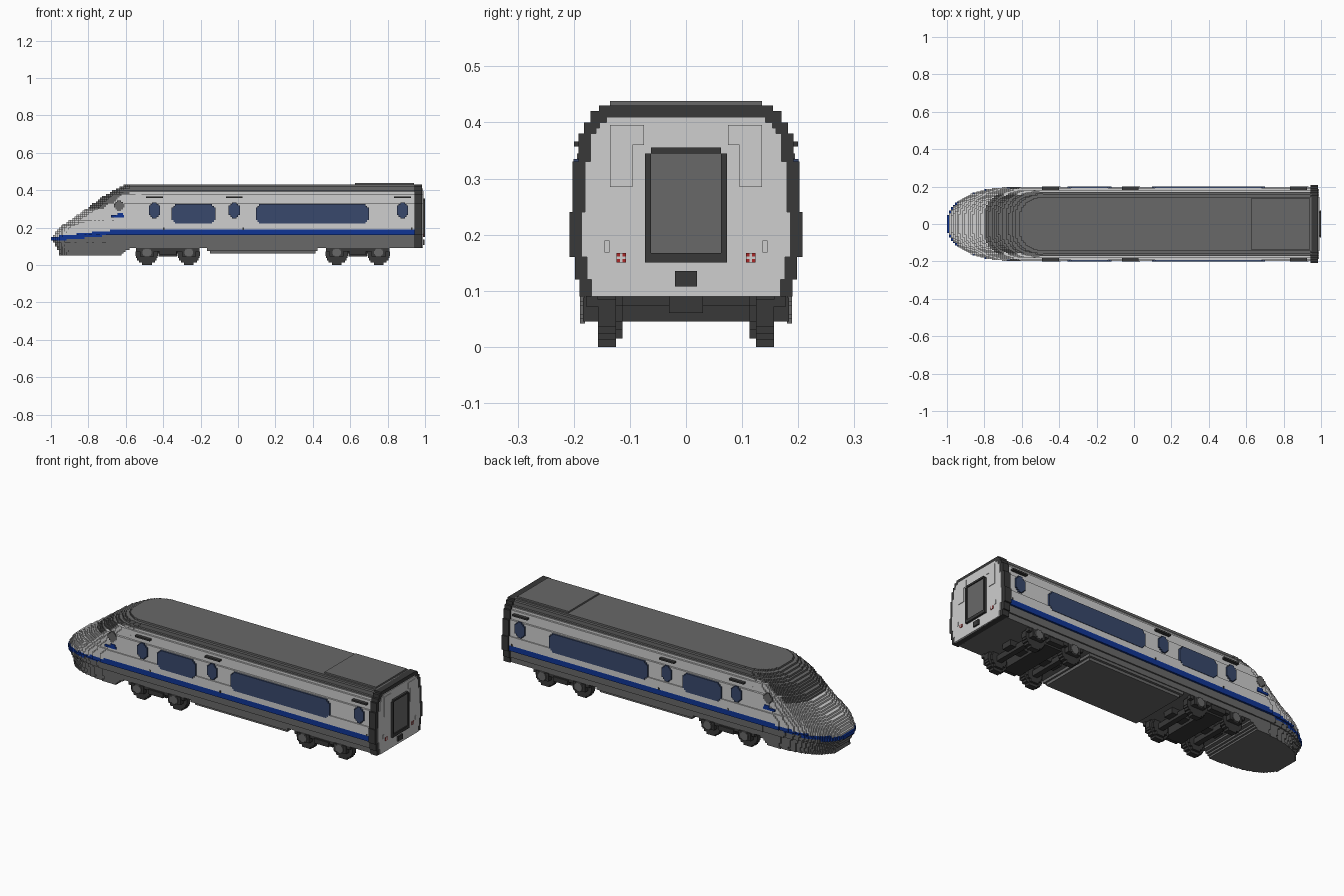
import bpy, bmesh
from mathutils import Vector

if "Cube" in bpy.data.objects:
    bpy.data.objects.remove(bpy.data.objects["Cube"], do_unlink=True)


def material(name, r, g, b):
    m = bpy.data.materials.new(name)
    m.use_nodes = True
    m.diffuse_color = (r, g, b, 1)
    m.node_tree.nodes["Principled BSDF"].inputs["Base Color"].default_value = (r, g, b, 1)
    return m


LIGHT = material("light grey", .62, .62, .62)
GREY = material("roof grey", .14, .14, .14)
BLACK = material("frame black", .04, .04, .04)
BLUE = material("stripe blue", .005, .035, .3)
GLASS = material("window blue grey", .04, .065, .15)
RED = material("lamp red", .4, .02, .02)


def finish(name, bm, mats):
    me = bpy.data.meshes.new(name)
    bm.to_mesh(me)
    bm.free()
    for m in mats:
        me.materials.append(m)
    ob = bpy.data.objects.new(name, me)
    bpy.context.collection.objects.link(ob)
    return ob


def boxes(name, mat, items, mirror=False):
    """Boxes given as (x0, x1, y0, y1, z0, z1), optionally copied to the other side."""
    bm = bmesh.new()
    if mirror:
        items = items + [(a, b, -d, -c, e, f) for a, b, c, d, e, f in items]
    for x0, x1, y0, y1, z0, z1 in items:
        vs = bmesh.ops.create_cube(bm, size=1)["verts"]
        for v in vs:
            v.co = Vector((x0 if v.co.x < 0 else x1, y0 if v.co.y < 0 else y1,
                           z0 if v.co.z < 0 else z1))
    return finish(name, bm, [mat])


def lerp_table(t, table):
    for (a, p), (b, q) in zip(table, table[1:]):
        if t <= b:
            return p + (q - p) * max(0, (t - a) / (b - a))
    return table[-1][1]


def section(z):
    """Half width of the straight body at a height, in steps."""
    for top, w in ((.12, .18), (.16, .188), (.24, .198), (.33, .192), (.385, .182),
                   (.405, .172), (.42, .16)):
        if z < top:
            return w
    return .145


def stepped_skin(name, xs, zs, width, paint, mats):
    """Outer skin of a symmetric stack of blocks, half width given per cell."""
    bm = bmesh.new()
    nx, nz = len(xs) - 1, len(zs) - 1

    def w(i, k):
        if 0 <= i < nx and 0 <= k < nz:
            return width((xs[i] + xs[i + 1]) / 2, (zs[k] + zs[k + 1]) / 2)
        return 0

    grid = {(i, k): w(i, k) for i in range(-1, nx + 1) for k in range(-1, nz + 1)}

    def quad(points, normal, colour):
        f = bm.faces.new([bm.verts.new(p) for p in points])
        f.normal_update()
        if f.normal.dot(normal) < 0:
            f.normal_flip()
        f.material_index = colour

    def ledge(a, b, corner, axis, cell_a, cell_b):
        """Flat step face between two neighbouring cells."""
        if abs(a - b) < 1e-5:
            return
        lo, hi = min(a, b), max(a, b)
        i, k = cell_a if a > b else cell_b
        c = paint((xs[i] + xs[i + 1]) / 2, (zs[k] + zs[k + 1]) / 2, hi, True)
        n = Vector(axis) * (1 if a > b else -1)
        spans = [(-hi, hi)] if lo == 0 else [(lo, hi), (-hi, -lo)]
        for y0, y1 in spans:
            quad(corner(y0, y1), n, c)

    for i in range(-1, nx):
        for k in range(-1, nz):
            here = grid[i, k]
            if k >= 0:
                x = xs[i + 1]
                ledge(here, grid[i + 1, k], lambda p, q: [(x, p, zs[k]), (x, q, zs[k]),
                      (x, q, zs[k + 1]), (x, p, zs[k + 1])], (1, 0, 0), (i, k), (i + 1, k))
            if i >= 0:
                z = zs[k + 1]
                ledge(here, grid[i, k + 1], lambda p, q: [(xs[i], p, z), (xs[i + 1], p, z),
                      (xs[i + 1], q, z), (xs[i], q, z)], (0, 0, 1), (i, k), (i, k + 1))
            if here > 0:
                c = paint((xs[i] + xs[i + 1]) / 2, (zs[k] + zs[k + 1]) / 2, here, False)
                for s in (-1, 1):
                    quad([(xs[i], s * here, zs[k]), (xs[i + 1], s * here, zs[k]),
                          (xs[i + 1], s * here, zs[k + 1]), (xs[i], s * here, zs[k + 1])],
                         Vector((0, s, 0)), c)
    return finish(name, bm, mats)


# Body shell with terraced nose
NOSE = [(.05, -.97), (.06, -.955), (.12, -.985), (.14, -1), (.2, -.955), (.257, -.87),
        (.315, -.79), (.374, -.71), (.417, -.63), (.433, -.59)]


def body_width(x, z):
    if z < .09 and x > -.63 + (z - .05) * 1.3:
        return 0
    d = x - lerp_table(z, NOSE)
    if d < 0:
        return 0
    length = lerp_table(z, [(.05, .36), (.14, .4), (.43, .14)])
    u = max(0, 1 - (d + .004) / length)
    return max(.02, round(section(z) * (1 - u ** 2.5) ** .4 / .006) * .006) if u else section(z)


def body_paint(x, z, w, step):
    stripe = .176 - .038 * min(1, max(0, (-.65 - x) / .35))
    if z > .385 or (z > .3 and x < -.45 and w < .166):
        return 1
    if abs(z - stripe) < .0125:
        return 2
    return 1 if z < stripe else 0


columns = [-1 + .0105 * i for i in range(53)] + [.95]
rows = [.05 + .01 * k for k in range(39)]
stepped_skin("body_shell", columns, rows, body_width, body_paint, [LIGHT, GREY, BLUE])

# Rear frame, end wall and gangway
stepped_skin("rear_frame", [.945, .984], [z for z in rows if z > .085],
             lambda x, z: section(z) + .01, lambda *a: 0, [BLACK])
stepped_skin("end_wall", [.98, .988], [z for z in rows if .08 < z < .415],
             lambda x, z: section(z) - (.018 if z > .385 else .012), lambda *a: 0, [LIGHT])
boxes("end_panels", LIGHT, [(.987, .991, .075, .135, .36, .395), (.987, .991, .095, .135, .285, .36),
                            (.987, .991, .136, .145, .168, .19)], True)
boxes("gangway_frame", BLACK, [(.985, 1, .062, .073, .15, .345), (.985, 1, -.062, .062, .345, .355),
                               (.985, 1, -.073, -.062, .15, .345), (.985, 1, -.062, .062, .15, .167)])
boxes("gangway_door", GREY, [(.985, .994, -.062, .062, .167, .345)])
boxes("rear_coupler", BLACK, [(.985, .996, -.02, .02, .108, .135)])
boxes("tail_lamps", RED, [(.987, .991, .107, .124, .15, .167)], True)
boxes("lamp_bars", LIGHT, [(.99, .992, .113, .118, .15, .167), (.99, .992, .107, .124, .157, .161)], True)

# Roof equipment
boxes("roof_pod", GREY, [(.625, .94, -.135, .135, .43, .4385)])


# Side windows with stepped corners
def rounded(x0, x1, z0, z1, y0=.1915, y1=.2005, s=.009):
    return [(x0, x1, y0, y1, z0 + 2 * s, z1 - 2 * s)] + [
        (x0 + n * s, x1 - n * s, y0, y1, a, a + s)
        for n, a in ((2, z0), (1, z0 + s), (1, z1 - 2 * s), (2, z1 - s))]


panes = []
for x0, x1 in ((-.355, -.12), (.095, .7)):
    panes += rounded(x0, x1, .222, .325)
DOORS = (-.447, -.02, .88)
for x in DOORS:
    panes += rounded(x - .03, x + .03, .248, .335)
boxes("side_windows", GLASS, panes, True)
boxes("cab_side_windows", GREY, rounded(-.664, -.607, .288, .345, .186, .194), True)
boxes("cab_accents", BLUE, [(-.68, -.61, .19, .196, .254, .266), (-.645, -.615, .19, .196, .266, .278)], True)
boxes("door_gutters", BLACK, [(x - .045, x + .045, .18, .2, .357, .366) for x in DOORS], True)
boxes("door_hinges", BLACK, [(x + .045, x + .053, .19, .2, .188, .2) for x in DOORS], True)

# Underfloor equipment
boxes("underfloor_box", GREY, [(-.165, .425, -.175, .175, .075, .09), (-.15, .415, -.162, .162, .06, .075)])


# Bogies
def disc(x, z, r, y0, y1, n=10):
    """Wheel as stacked rows with a stepped rim."""
    out = []
    for k in range(n):
        h = -r + (k + .5) * 2 * r / n
        half = (r * r - h * h) ** .5
        out.append((x - half, x + half, y0, y1, z + h - r / n, z + h + r / n))
    return out


for label, centre in (("front", -.375), ("rear", .64)):
    wheels, hubs, axles = [], [], []
    for x in (centre - .112, centre + .112):
        wheels += disc(x, .06, .06, .125, .157)
        wheels += disc(x, .06, .045, .113, .125, 6)
        hubs += disc(x, .066, .024, .18, .189, 6)
        axles.append((x - .015, x + .015, -.113, .113, .045, .075))
    boxes(label + "_wheels", BLACK, wheels, True)
    boxes(label + "_hubs", GREY, hubs, True)
    boxes(label + "_axles", BLACK, axles)
    boxes(label + "_side_frames", BLACK,
          [(centre - .17, centre + .17, .157, .178, .072, .1),
           (centre - .15, centre - .075, .157, .184, .045, .088),
           (centre + .075, centre + .15, .157, .184, .045, .088),
           (centre - .045, centre + .045, .157, .186, .056, .082)], True)
    boxes(label + "_bolster", BLACK, [(centre - .05, centre + .05, -.157, .157, .046, .09),
                                      (centre - .16, centre + .16, -.03, .03, .06, .09)])
